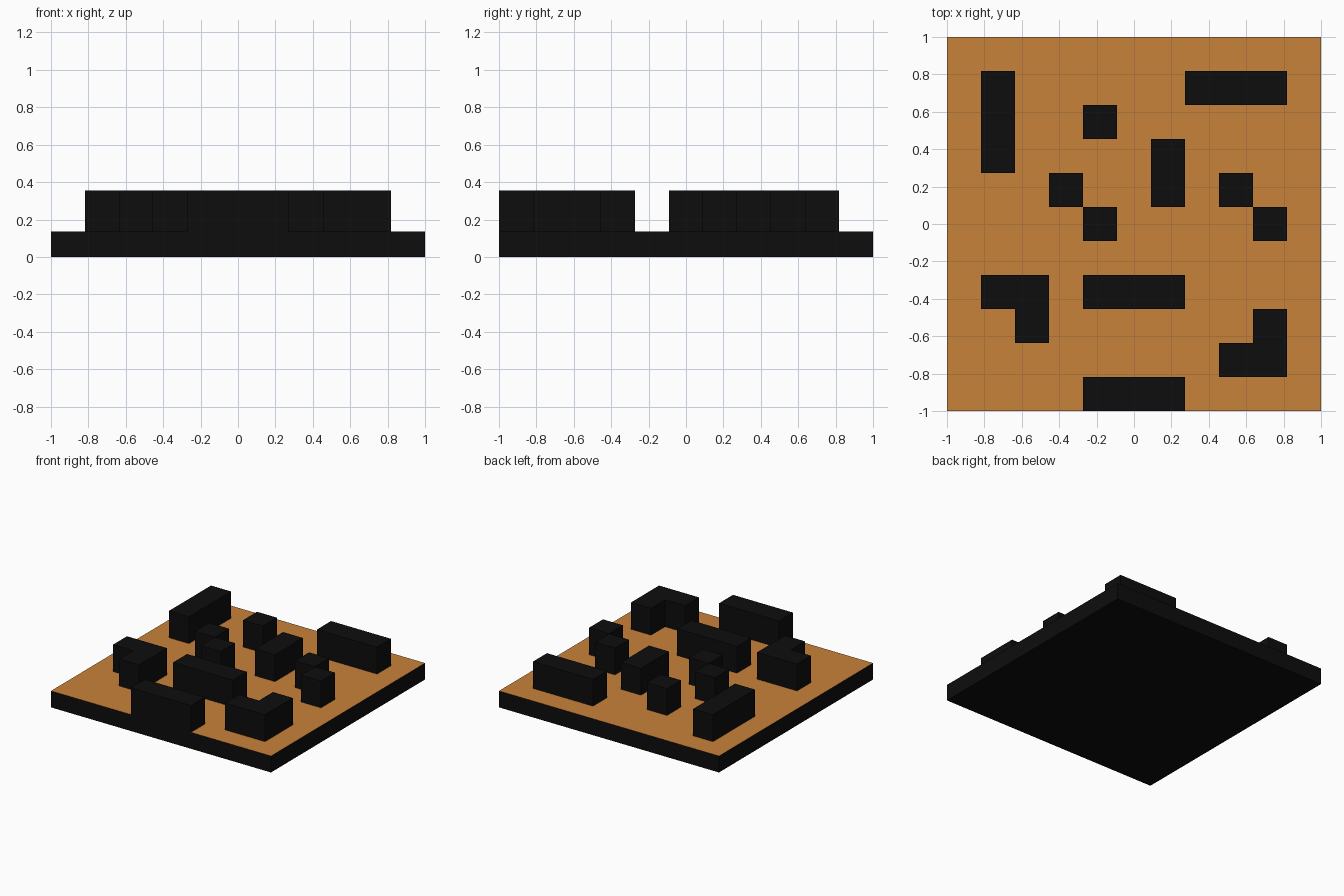
import bpy, bmesh

if "Cube" in bpy.data.objects:
    bpy.data.objects.remove(bpy.data.objects["Cube"])

N = 11                 # cells per side
CELL = 2 / N
BOARD_H = 0.135
WALL_H = 0.22


def material(name, rgb):
    mat = bpy.data.materials.new(name)
    mat.diffuse_color = (*rgb, 1)
    mat.use_nodes = True
    mat.node_tree.nodes["Principled BSDF"].inputs["Base Color"].default_value = mat.diffuse_color
    return mat


black = material("black", (0.004, 0.004, 0.004))
orange = material("orange", (0.58, 0.223, 0.042))


def add_piece(name, cells, z, height, mats):
    """Merge grid rectangles (col, row, width, depth) and extrude them upward."""
    bm = bmesh.new()
    for c, r, w, d in cells:
        for i in range(c, c + w):
            for j in range(r, r + d):
                x, y = -1 + i * CELL, -1 + j * CELL
                bm.faces.new([bm.verts.new((x + a * CELL, y + b * CELL, z))
                              for a, b in ((0, 0), (1, 0), (1, 1), (0, 1))])
    bmesh.ops.remove_doubles(bm, verts=bm.verts, dist=1e-4)
    top = bmesh.ops.extrude_face_region(bm, geom=bm.faces[:], use_keep_orig=True)["geom"]
    bmesh.ops.translate(bm, vec=(0, 0, height),
                        verts=[g for g in top if isinstance(g, bmesh.types.BMVert)])
    bmesh.ops.recalc_face_normals(bm, faces=bm.faces)
    bmesh.ops.dissolve_limit(bm, angle_limit=0.01, verts=bm.verts, edges=bm.edges)
    bm.normal_update()
    # last material goes on the upward faces
    for f in bm.faces:
        f.material_index = len(mats) - 1 if f.normal.z > 0.5 else 0
    mesh = bpy.data.meshes.new(name)
    bm.to_mesh(mesh)
    bm.free()
    for m in mats:
        mesh.materials.append(m)
    obj = bpy.data.objects.new(name, mesh)
    bpy.context.collection.objects.link(obj)
    return obj


# Base slab: black with an orange top
add_piece("board", [(0, 0, N, N)], 0, BOARD_H, [black, orange])

# Raised blocks on the board
blocks = {
    "back_left_wall": [(1, 7, 1, 3)],
    "back_right_wall": [(7, 9, 3, 1)],
    "back_post": [(4, 8, 1, 1)],
    "short_wall": [(6, 6, 1, 2)],
    "left_diagonal_post_a": [(3, 6, 1, 1)],
    "left_diagonal_post_b": [(4, 5, 1, 1)],
    "right_diagonal_post_a": [(8, 6, 1, 1)],
    "right_diagonal_post_b": [(9, 5, 1, 1)],
    "left_corner_wall": [(1, 3, 2, 1), (2, 2, 1, 1)],
    "middle_wall": [(4, 3, 3, 1)],
    "right_corner_wall": [(8, 1, 2, 1), (9, 2, 1, 1)],
    "front_wall": [(4, 0, 3, 1)],
}
for name, cells in blocks.items():
    add_piece(name, cells, BOARD_H, WALL_H, [black])
